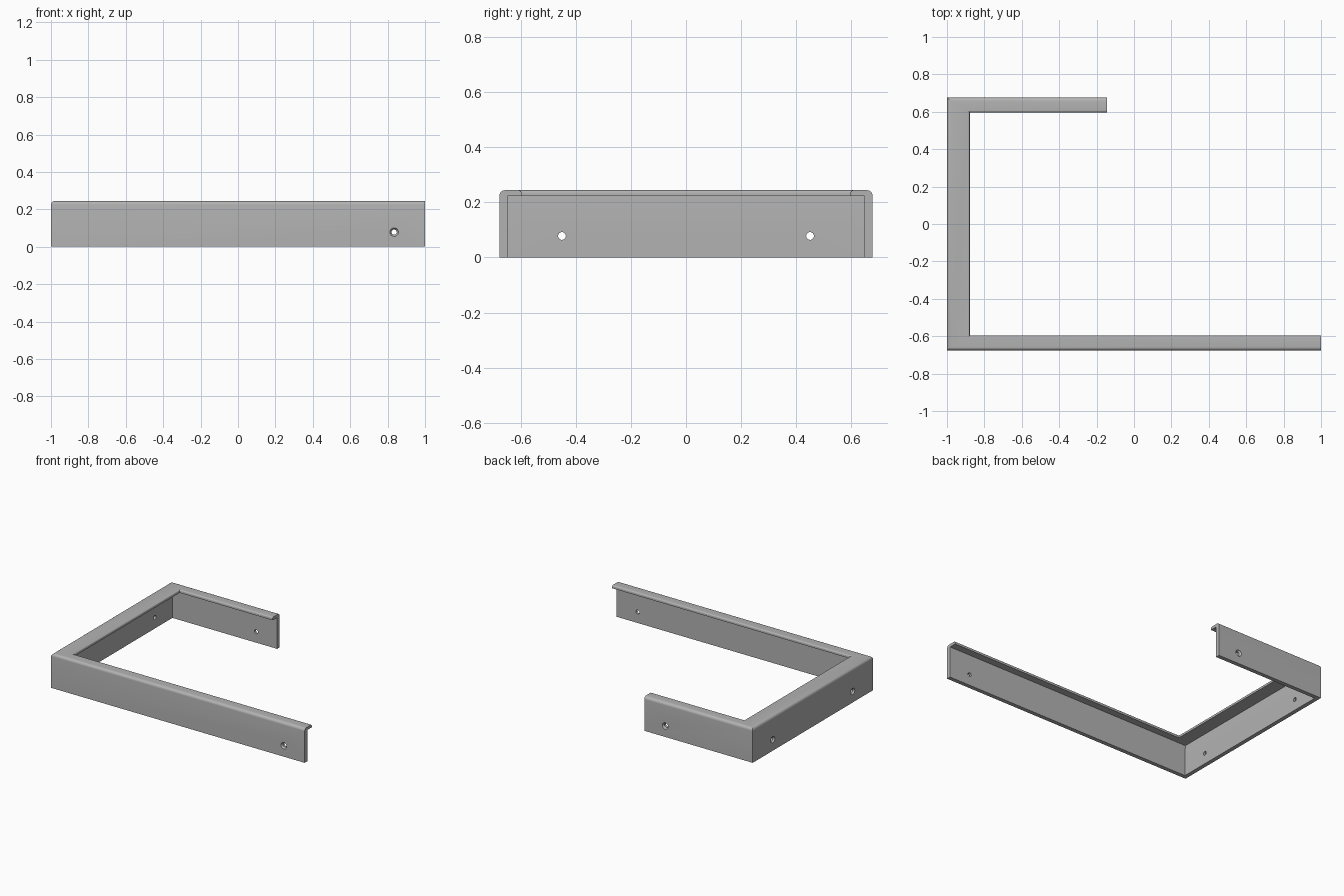
import bpy, bmesh, math
from mathutils import Vector

if "Cube" in bpy.data.objects:
    bpy.data.objects.remove(bpy.data.objects["Cube"], do_unlink=True)

HEIGHT, HALF, WALL, LIP_Z = 0.244, 0.677, 0.029, 0.223
LONG_END, SHORT_END = 1.0, -0.145

grey = bpy.data.materials.new("satin grey")
grey.use_nodes = True
grey.diffuse_color = (0.45, 0.45, 0.45, 1)
grey.node_tree.nodes["Principled BSDF"].inputs["Base Color"].default_value = (0.45, 0.45, 0.45, 1)


def make_object(name, bm):
    bmesh.ops.recalc_face_normals(bm, faces=bm.faces)
    mesh = bpy.data.meshes.new(name)
    bm.to_mesh(mesh)
    bm.free()
    mesh.materials.append(grey)
    obj = bpy.data.objects.new(name, mesh)
    bpy.context.collection.objects.link(obj)
    return obj


def bridge(bm, rings):
    """Skin a row of matching closed rings and cap both ends."""
    rings = [[bm.verts.new(p) for p in ring] for ring in rings]
    n = len(rings[0])
    for a, b in zip(rings, rings[1:]):
        for i in range(n):
            j = (i + 1) % n
            bm.faces.new((a[i], a[j], b[j], b[i]))
    bm.faces.new(rings[0])
    bm.faces.new(rings[-1][::-1])


def arc(cx, cz, r, start, end, steps=6):
    angles = [math.radians(start + (end - start) * i / steps) for i in range(steps + 1)]
    return [(cx + r * math.cos(a), cz + r * math.sin(a)) for a in angles]


def profile(width, wall_top):
    """Wall with an inward lip, as (distance inward, height)."""
    r, s = 0.02, 0.01
    return ([(0, 0)] + arc(r, HEIGHT - r, r, 180, 90)
            + arc(width - s, HEIGHT - s, s, 90, 0)
            + [(width, LIP_Z), (wall_top, LIP_Z), (WALL, 0.15), (WALL, 0)])


# Rail: three arms with mitred corners
arm = profile(0.08, WALL)
side = profile(0.122, WALL - 0.004)
rings = [
    [(LONG_END, -HALF + d, z) for d, z in arm],
    [(-1 + e, -HALF + d, z) for (d, z), (e, _) in zip(arm, side)],
    [(-1 + e, HALF - d, z) for (d, z), (e, _) in zip(arm, side)],
    [(SHORT_END, HALF - d, z) for d, z in arm],
]
bm = bmesh.new()
bridge(bm, rings)
rail = make_object("mounting_rail", bm)

# Countersunk screw holes: outer position and inward direction
holes = [
    ((0.835, -HALF, 0.078), (0, 1, 0)),
    ((-0.31, HALF, 0.078), (0, -1, 0)),
    ((-1, -0.45, 0.078), (1, 0, 0)),
    ((-1, 0.45, 0.078), (1, 0, 0)),
]
steps = [(-0.01, 0.023), (0, 0.023), (0.012, 0.014), (0.06, 0.014)]
bm = bmesh.new()
for place, inward in holes:
    origin, axis = Vector(place), Vector(inward)
    across, up = axis.cross(Vector((0, 0, 1))), Vector((0, 0, 1))
    bridge(bm, [[origin + axis * depth + r * (across * math.cos(a) + up * math.sin(a))
                 for a in [math.tau * k / 24 for k in range(24)]]
                for depth, r in steps])
cutter = make_object("screw_hole_cutter", bm)
cutter.hide_render = True

cut = rail.modifiers.new("screw holes", "BOOLEAN")
cut.operation = "DIFFERENCE"
cut.solver = "EXACT"
cut.object = cutter
bpy.ops.object.select_all(action="DESELECT")
bpy.context.view_layer.objects.active = rail
rail.select_set(True)
bpy.ops.object.modifier_apply(modifier=cut.name)
bpy.data.objects.remove(cutter, do_unlink=True)
bpy.ops.object.shade_smooth_by_angle(angle=math.radians(25))
